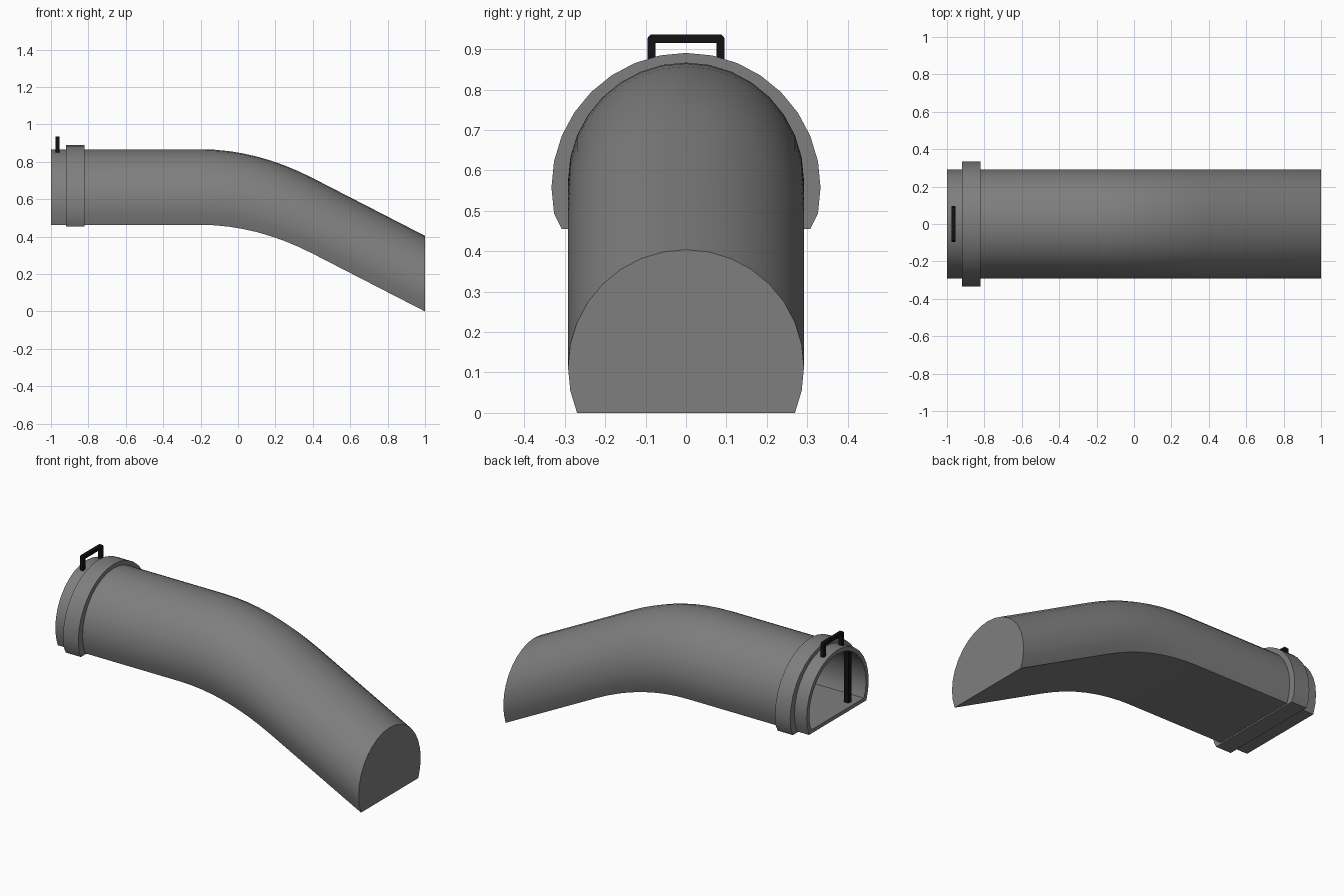
import bpy, bmesh, math

if "Cube" in bpy.data.objects:
    bpy.data.objects.remove(bpy.data.objects["Cube"])

def material(name, c):
    m = bpy.data.materials.new(name)
    m.diffuse_color = (*c, 1)
    m.use_nodes = True
    m.node_tree.nodes["Principled BSDF"].inputs["Base Color"].default_value = m.diffuse_color
    return m

GREY = material("concrete grey", (0.21, 0.21, 0.21))
BLACK = material("black metal", (0.006, 0.006, 0.006))

def finish(bm, name, mat, smooth=True):
    bmesh.ops.recalc_face_normals(bm, faces=bm.faces)
    me = bpy.data.meshes.new(name)
    bm.to_mesh(me)
    bm.free()
    me.materials.append(mat)
    ob = bpy.data.objects.new(name, me)
    bpy.context.collection.objects.link(ob)
    if smooth:
        bpy.ops.object.select_all(action='DESELECT')
        ob.select_set(True)
        bpy.context.view_layer.objects.active = ob
        bpy.ops.object.shade_smooth_by_angle(angle=math.radians(35))
    return ob

# D-shaped section: 32-sided circle cut flat at the bottom (y, z)
def section(r, centre, floor):
    pts = []
    for i in range(-2, 19):
        a = math.radians(11.25 * i)
        pts.append([r * math.cos(a), centre + r * math.sin(a)])
    pts[0][1] = pts[-1][1] = floor
    return pts

def add_ring(bm, pts, x, dz):
    return [bm.verts.new((x, y, z + dz)) for y, z in pts]

def bridge(bm, a, b):
    n = len(a)
    for i in range(n):
        bm.faces.new((a[i], a[(i + 1) % n], b[(i + 1) % n], b[i]))

# Path height: level, then an easing bend, then a straight slope
SLOPE = 0.463 / 0.9
def height(x):
    if x <= -0.2:
        return 0.463
    if x <= 0.4:
        return 0.463 - SLOPE * (x + 0.2) ** 2 / 1.2
    return 0.463 - SLOPE * (x - 0.1)

# Tunnel: hollow tube, open at the left, closed at the right
stations = [-1.0] + [-0.2 + 0.075 * i for i in range(9)] + [1.0]
bm = bmesh.new()
outer_pts = section(0.292, 0.112, 0.0)
inner_pts = section(0.267, 0.112, 0.022)
outer = [add_ring(bm, outer_pts, x, height(x)) for x in stations]
inner = [add_ring(bm, inner_pts, min(x, 0.98), height(min(x, 0.98))) for x in stations]
for rings in (outer, inner):
    for a, b in zip(rings, rings[1:]):
        bridge(bm, a, b)
    bm.faces.new(rings[-1])
bridge(bm, outer[0], inner[0])
finish(bm, "tunnel_tube", GREY)

# Raised collar near the open end
bm = bmesh.new()
big = section(0.333, 0.558, 0.455)
small = [(y, z + 0.463) for y, z in section(0.282, 0.112, 0.01)]
rings = [add_ring(bm, p, x, 0) for p, x in
         ((big, -0.92), (big, -0.82), (small, -0.82), (small, -0.92))]
for i in range(4):
    bridge(bm, rings[i], rings[(i + 1) % 4])
finish(bm, "collar", GREY)

# Carry handle: chamfered U outline extruded along x
half = [(0.075, 0.835), (0.095, 0.835), (0.095, 0.928), (0.088, 0.936)]
outline = half + [(-y, z) for y, z in reversed(half)] + [(-0.075, 0.916), (0.075, 0.916)]
bm = bmesh.new()
a, b = (add_ring(bm, outline, x, 0) for x in (-0.976, -0.954))
bridge(bm, a, b)
bm.faces.new(a)
bm.faces.new(b)
finish(bm, "top_handle", BLACK, False)

# Upright bar just inside the opening
bm = bmesh.new()
bmesh.ops.create_cube(bm, size=1)
bmesh.ops.scale(bm, vec=(0.03, 0.03, 0.305), verts=bm.verts)
bmesh.ops.translate(bm, vec=(-0.955, -0.16, 0.635), verts=bm.verts)
finish(bm, "inner_bar", BLACK, False)
